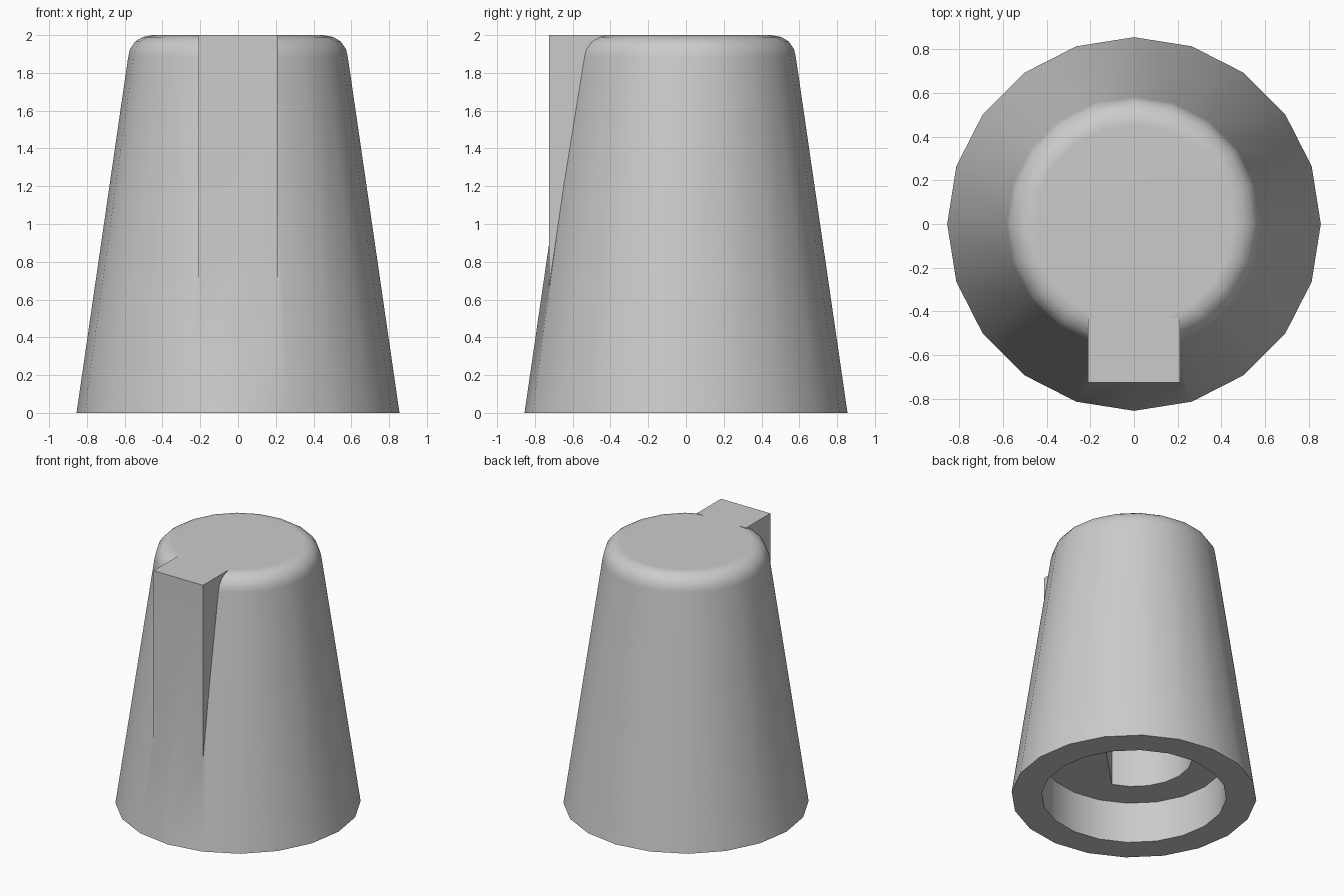
import bpy, bmesh, math
from mathutils import Vector

SIDES = 20
if "Cube" in bpy.data.objects:
    bpy.data.objects.remove(bpy.data.objects["Cube"], do_unlink=True)

grey = bpy.data.materials.new("plain grey")
grey.use_nodes = True
grey.diffuse_color = (0.6, 0.6, 0.6, 1)
grey.node_tree.nodes["Principled BSDF"].inputs["Base Color"].default_value = (0.6, 0.6, 0.6, 1)


def make_object(name, bm):
    bmesh.ops.recalc_face_normals(bm, faces=bm.faces)
    mesh = bpy.data.meshes.new(name)
    bm.to_mesh(mesh)
    bm.free()
    mesh.materials.append(grey)
    obj = bpy.data.objects.new(name, mesh)
    bpy.context.collection.objects.link(obj)
    return obj


# Profile (radius, height): shaft hole, stepped recess, tapered wall, rounded top
HOLE = 0.41
profile = [(HOLE, 1.6), (HOLE, 0.315), (0.645, 0.315), (0.645, 0), (0.855, 0),
           (0.582, 1.88), (0.572, 1.925), (0.545, 1.965), (0.505, 1.99), (0.455, 2)]

bm = bmesh.new()
rings = []
for r, z in profile:
    angles = [math.tau * i / SIDES for i in range(SIDES)]
    rings.append([bm.verts.new((r * math.cos(a), r * math.sin(a), z)) for a in angles])
for low, high in zip(rings, rings[1:]):
    for i in range(SIDES):
        j = (i + 1) % SIDES
        bm.faces.new((low[i], low[j], high[j], high[i]))
bm.faces.new(rings[0])
bm.faces.new(rings[-1])

# Flat side of the D-shaped shaft hole
flat_dir = Vector((1, -1, 0)).normalized()
flat_dist = HOLE * math.cos(math.radians(63))
for v in rings[0] + rings[1]:
    excess = v.co.dot(flat_dir) - flat_dist
    if excess > 0:
        v.co -= flat_dir * excess
knob = make_object("knob_body", bm)

# Pointer block on the front
bm = bmesh.new()
bmesh.ops.create_cube(bm, size=1)
for v in bm.verts:
    v.co = (v.co.x * 0.42, -0.725 if v.co.y < 0 else -0.43, 2 if v.co.z > 0 else 0.5)
pointer = make_object("pointer_block", bm)
pointer.hide_render = True

# Join the pointer to the body and shade it
bpy.ops.object.select_all(action="DESELECT")
bpy.context.view_layer.objects.active = knob
knob.select_set(True)
union = knob.modifiers.new("pointer", "BOOLEAN")
union.operation = "UNION"
union.solver = "EXACT"
union.object = pointer
bpy.ops.object.modifier_apply(modifier=union.name)
bpy.data.objects.remove(pointer, do_unlink=True)
bpy.ops.object.shade_smooth_by_angle(angle=math.radians(30))
weighted = knob.modifiers.new("even_shading", "WEIGHTED_NORMAL")
weighted.keep_sharp = True
